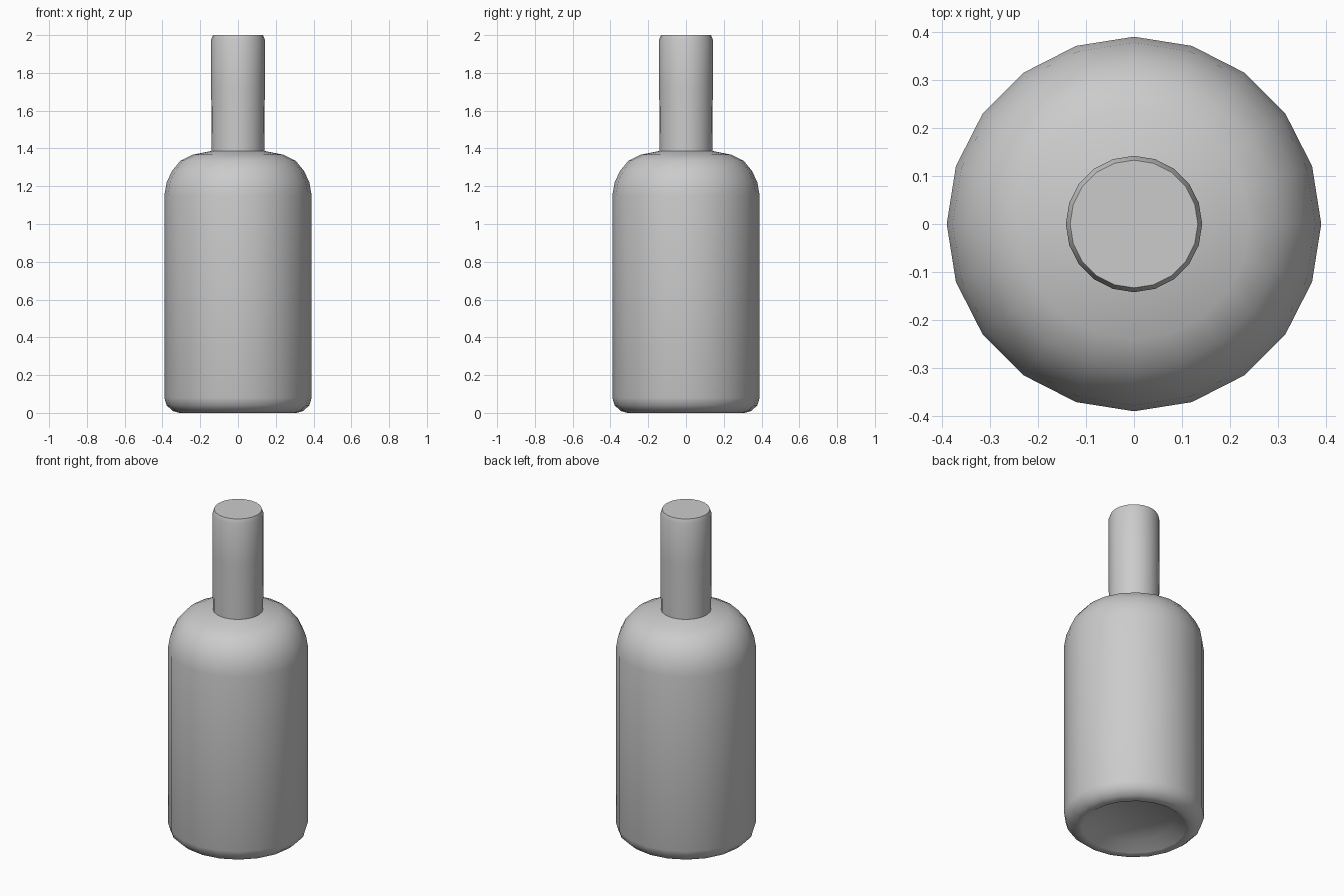
import bpy, bmesh, math

if "Cube" in bpy.data.objects:
    bpy.data.objects.remove(bpy.data.objects["Cube"])

SIDES = 20


def lathe(name, profile):
    """Revolve (radius, z) points around z and close both ends with flat discs."""
    bm = bmesh.new()
    rings = []
    for r, z in profile:
        rings.append([bm.verts.new((r * math.cos(2 * math.pi * i / SIDES),
                                    r * math.sin(2 * math.pi * i / SIDES), z))
                      for i in range(SIDES)])
    for a, b in zip(rings, rings[1:]):
        for i in range(SIDES):
            j = (i + 1) % SIDES
            bm.faces.new((a[i], a[j], b[j], b[i]))
    bm.faces.new(rings[0][::-1])
    bm.faces.new(rings[-1])
    bmesh.ops.recalc_face_normals(bm, faces=bm.faces)
    mesh = bpy.data.meshes.new(name)
    bm.to_mesh(mesh)
    bm.free()
    obj = bpy.data.objects.new(name, mesh)
    bpy.context.collection.objects.link(obj)
    bpy.ops.object.select_all(action='DESELECT')
    obj.select_set(True)
    bpy.context.view_layer.objects.active = obj
    bpy.ops.object.shade_smooth_by_angle(angle=math.radians(40))
    return obj


# Bottle: recessed base, rounded foot, straight wall, shoulder, neck, lip
lathe("bottle", [
    (0.225, 0.05), (0.29, 0.005), (0.31, 0.0), (0.345, 0.01), (0.378, 0.04), (0.39, 0.08),
    (0.39, 1.15), (0.378, 1.22), (0.35, 1.28), (0.305, 1.335), (0.24, 1.367),
    (0.14, 1.387),
    (0.142, 1.72), (0.142, 1.975), (0.133, 2.0),
])
